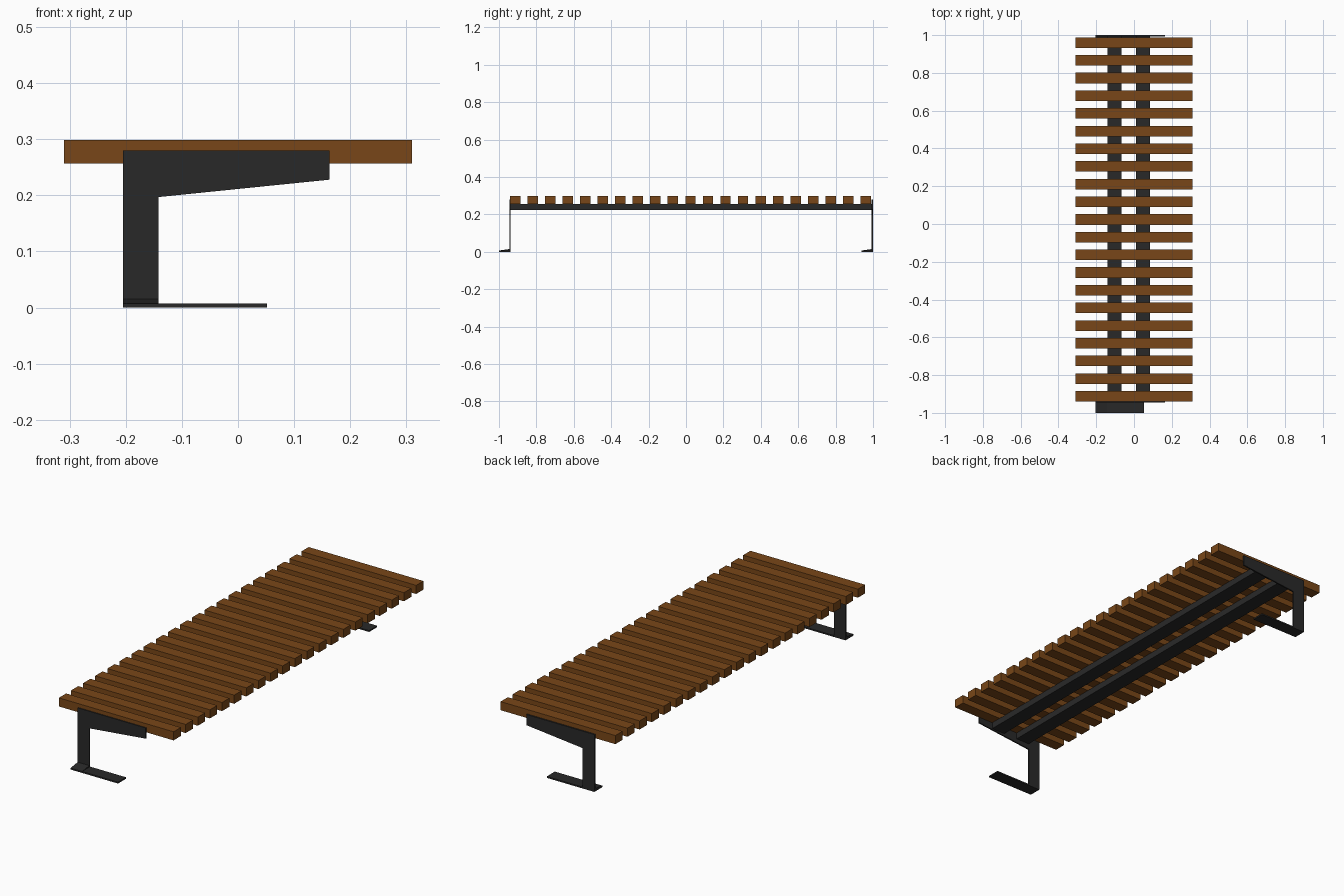
import bpy, bmesh

if "Cube" in bpy.data.objects:
    bpy.data.objects.remove(bpy.data.objects["Cube"])


def material(name, color):
    m = bpy.data.materials.new(name)
    m.diffuse_color = (*color, 1)
    m.use_nodes = True
    m.node_tree.nodes["Principled BSDF"].inputs["Base Color"].default_value = m.diffuse_color
    return m


wood = material("brown_wood", (0.19, 0.062, 0.009))
metal = material("dark_metal", (0.022, 0.022, 0.022))


def prism(name, profile, direction, mat):
    """Extrude a flat polygon along a direction into a solid."""
    bm = bmesh.new()
    face = bm.faces.new([bm.verts.new(p) for p in profile])
    ext = bmesh.ops.extrude_face_region(bm, geom=[face])["geom"]
    moved = [v for v in ext if isinstance(v, bmesh.types.BMVert)]
    bmesh.ops.translate(bm, verts=moved, vec=direction)
    bmesh.ops.recalc_face_normals(bm, faces=bm.faces)
    mesh = bpy.data.meshes.new(name)
    bm.to_mesh(mesh)
    bm.free()
    mesh.materials.append(mat)
    obj = bpy.data.objects.new(name, mesh)
    bpy.context.collection.objects.link(obj)
    return obj


def box(name, x0, x1, y0, y1, z0, z1, mat):
    base = [(x0, y0, z0), (x1, y0, z0), (x1, y1, z0), (x0, y1, z0)]
    return prism(name, base, (0, 0, z1 - z0), mat)


# Seat slats
pitch = 0.0936
for i in range(21):
    y = -0.94 + i * pitch
    box(f"seat_slat_{i + 1:02d}", -0.31, 0.31, y, y + 0.056, 0.257, 0.299, wood)

# Long rails under the slats
for side, x in (("left", -0.14), ("right", 0.01)):
    box(f"{side}_rail", x, x + 0.074, -0.94, 0.993, 0.225, 0.257, metal)

# End supports: both face the same way, so the second is a shifted copy
arm = [(-0.205, 0.0), (-0.142, 0.0), (-0.142, 0.197),
       (0.163, 0.228), (0.163, 0.28), (-0.205, 0.28)]
for end, y in (("front", -1.0), ("back", 0.938)):
    # Post and tapered arm
    prism(f"{end}_leg", [(x, y + 0.055, z) for x, z in arm], (0, 0.007, 0), metal)
    # Flat foot
    box(f"{end}_foot", -0.205, 0.052, y, y + 0.062, 0.0, 0.007, metal)
    # Low wedge where the post meets the foot
    wedge = [(-0.205, y, 0.007), (-0.205, y + 0.055, 0.007), (-0.205, y + 0.055, 0.015)]
    prism(f"{end}_wedge", wedge, (0.063, 0, 0), metal)
